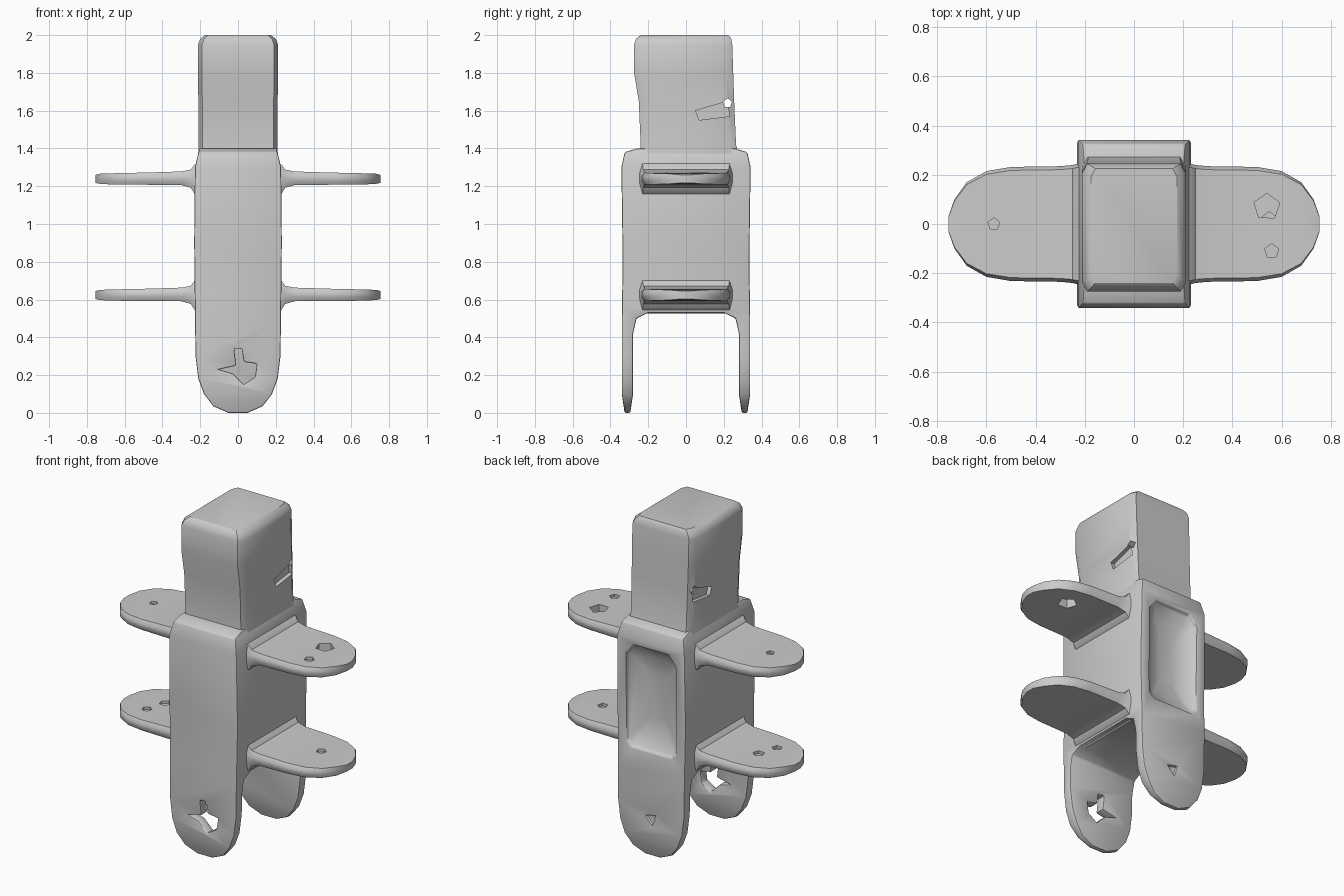
import bpy, bmesh, math
from mathutils import Vector

if "Cube" in bpy.data.objects:
    bpy.data.objects.remove(bpy.data.objects["Cube"], do_unlink=True)

grey = bpy.data.materials.new("plain_grey")
grey.use_nodes = True
grey.diffuse_color = (0.6, 0.6, 0.6, 1)
grey.node_tree.nodes["Principled BSDF"].inputs["Base Color"].default_value = (0.6, 0.6, 0.6, 1)


def make(name, bm):
    bmesh.ops.recalc_face_normals(bm, faces=bm.faces)
    mesh = bpy.data.meshes.new(name)
    bm.to_mesh(mesh)
    bm.free()
    mesh.materials.append(grey)
    ob = bpy.data.objects.new(name, mesh)
    bpy.context.collection.objects.link(ob)
    return ob


def prism(name, points, place, low, high):
    """Extrude a flat outline; place(a, b, depth) gives the 3D position."""
    bm = bmesh.new()
    ends = [[bm.verts.new(place(a, b, d)) for a, b in points] for d in (low, high)]
    for ring in ends:
        bm.faces.new(ring)
    for i in range(len(points)):
        j = (i + 1) % len(points)
        bm.faces.new((ends[0][i], ends[0][j], ends[1][j], ends[1][i]))
    return make(name, bm)


def loft(name, rings):
    bm = bmesh.new()
    loops = [[bm.verts.new(p) for p in ring] for ring in rings]
    for a, b in zip(loops, loops[1:]):
        for i in range(len(a)):
            j = (i + 1) % len(a)
            bm.faces.new((a[i], a[j], b[j], b[i]))
    bm.faces.new(loops[0])
    bm.faces.new(loops[-1])
    return make(name, bm)


def cut(ob, cutter, operation="DIFFERENCE"):
    cutter.hide_render = True
    mod = ob.modifiers.new("cut", "BOOLEAN")
    mod.operation, mod.object, mod.solver = operation, cutter, "EXACT"


def finish(ob, bevel=0.0, segments=2, helpers=()):
    if bevel:
        mod = ob.modifiers.new("soft_edges", "BEVEL")
        mod.width, mod.segments, mod.limit_method = bevel, segments, "ANGLE"
        mod.angle_limit = math.radians(40)
    bpy.ops.object.select_all(action="DESELECT")
    ob.select_set(True)
    bpy.context.view_layer.objects.active = ob
    bpy.ops.object.convert(target="MESH")
    bpy.ops.object.shade_smooth_by_angle(angle=math.radians(35))
    for helper in helpers:
        bpy.data.objects.remove(helper, do_unlink=True)


def chip(x, y, r, sides=5):
    return [(x + r * math.cos(i * math.tau / sides + 0.3),
             y + r * math.sin(i * math.tau / sides + 0.3)) for i in range(sides)]


def side(a, b, d):
    return (d, a, b)


def front(a, b, d):
    return (a, d, b)


def top(a, b, d):
    return (a, b, d)


# Body with its two hanging plates: side profile crossed with the front outline
half = [(0.26, 1.40), (0.325, 1.38), (0.342, 1.3), (0.335, 0.8), (0.34, 0.5), (0.34, 0.1),
        (0.325, 0), (0.295, 0), (0.28, 0.1), (0.28, 0.42), (0.262, 0.5), (0.2, 0.53)]
profile = half + [(-y, z) for y, z in reversed(half)]
body = prism("body", profile, side, -0.4, 0.4)
edge = [(0.05, 0), (0.13, 0.035), (0.18, 0.1), (0.21, 0.18), (0.225, 0.3), (0.228, 0.55),
        (0.232, 0.9), (0.228, 1.3), (0.2, 1.42)]
outline = prism("body_outline", edge + [(-x, z) for x, z in reversed(edge)], front, -0.5, 0.5)
cut(body, outline, "INTERSECT")

# Dished panel in the back of the body
dish = loft("back_dish", [[(sx * w, y, 0.95 + sz * h) for sx, sz in
                           ((-1, -0.9), (-0.8, -1), (0.8, -1), (1, -0.9),
                            (1, 0.8), (0.7, 1), (-0.7, 1), (-1, 0.8))]
                          for y, w, h in ((0.4, 0.18, 0.33), (0.32, 0.165, 0.31),
                                          (0.285, 0.12, 0.24), (0.27, 0.05, 0.14))])
# Worn hole in the front plate, small dent in the back plate
hole = prism("plate_hole", [(-0.1, 0.23), (-0.03, 0.21), (0.03, 0.15), (0.09, 0.19), (0.1, 0.26),
                            (0.03, 0.27), (0.02, 0.34), (-0.02, 0.34), (-0.01, 0.25)],
             front, -0.4, -0.2)
dent = prism("plate_dent", chip(0, 0.23, 0.04, 3), front, 0.325, 0.4)
for cutter in (dish, hole, dent):
    cut(body, cutter)
finish(body, 0.012, 2, (outline, dish, hole, dent))

# Upper block, slightly fuller toward the top
corners = [(-1, -0.85), (-0.9, -1), (0.9, -1), (1, -0.85),
           (1, 0.85), (0.9, 1), (-0.9, 1), (-1, 0.85)]
block = loft("upper_block", [[(sx * w, (y0 + y1) / 2 + sy * (y1 - y0) / 2, z)
                              for sx, sy in corners]
                             for z, w, y0, y1 in ((1.3, 0.215, -0.25, 0.3),
                                                  (1.42, 0.208, -0.24, 0.265),
                                                  (1.65, 0.21, -0.25, 0.255),
                                                  (1.8, 0.212, -0.275, 0.25),
                                                  (1.95, 0.212, -0.275, 0.245),
                                                  (1.98, 0.2, -0.265, 0.24),
                                                  (2.0, 0.175, -0.24, 0.225))])
tunnel = prism("back_tunnel", chip(0.22, 1.64, 0.025), side, -0.4, 0.4)
notches = [prism("side_notch", [(0.05, 1.6), (0.07, 1.55), (0.23, 1.57), (0.22, 1.65)],
                 side, s * 0.185, s * 0.3) for s in (-1, 1)]
for cutter in [tunnel] + notches:
    cut(block, cutter)
finish(block, helpers=[tunnel] + notches)

# Side wings: rounded slabs that flare where they meet the body
# each station: distance out, half width, height above and below the middle
stations = [(0.19, 0.25, 0.1, 0.1), (0.23, 0.245, 0.075, 0.08), (0.25, 0.24, 0.048, 0.048),
            (0.3, 0.235, 0.038, 0.034), (0.5, 0.232, 0.032, 0.032), (0.6, 0.215, 0.03, 0.032),
            (0.68, 0.17, 0.028, 0.03), (0.73, 0.1, 0.026, 0.028), (0.755, 0.03, 0.02, 0.022)]
section = [(-1, -0.3), (-0.94, -1), (0, -1), (0.94, -1),
           (1, -0.3), (1, 0.4), (0.94, 1), (0, 1), (-0.94, 1), (-1, 0.4)]
chips = {("upper", 1): [(0.54, 0.07, 0.055, -1), (0.56, -0.11, 0.03, 1)],
         ("upper", -1): [(-0.57, 0, 0.025, 1)],
         ("lower", 1): [(0.55, 0.02, 0.03, 1)],
         ("lower", -1): [(-0.52, 0.04, 0.035, 1), (-0.56, -0.08, 0.03, 1)]}
for level, middle in (("upper", 1.24), ("lower", 0.625)):
    for s, word in ((1, "left"), (-1, "right")):
        wing = loft(f"{level}_{word}_wing",
                    [[(s * x, a * w, middle + b * (up if b > 0 else down)) for a, b in section]
                     for x, w, up, down in stations])
        # Through hole when depth is negative, shallow dent otherwise
        cutters = [prism("wing_chip", chip(x, y, r), top,
                         middle + (0.015 if depth > 0 else -0.2), middle + 0.2)
                   for x, y, r, depth in chips[level, s]]
        for cutter in cutters:
            cut(wing, cutter)
        finish(wing, helpers=cutters)
